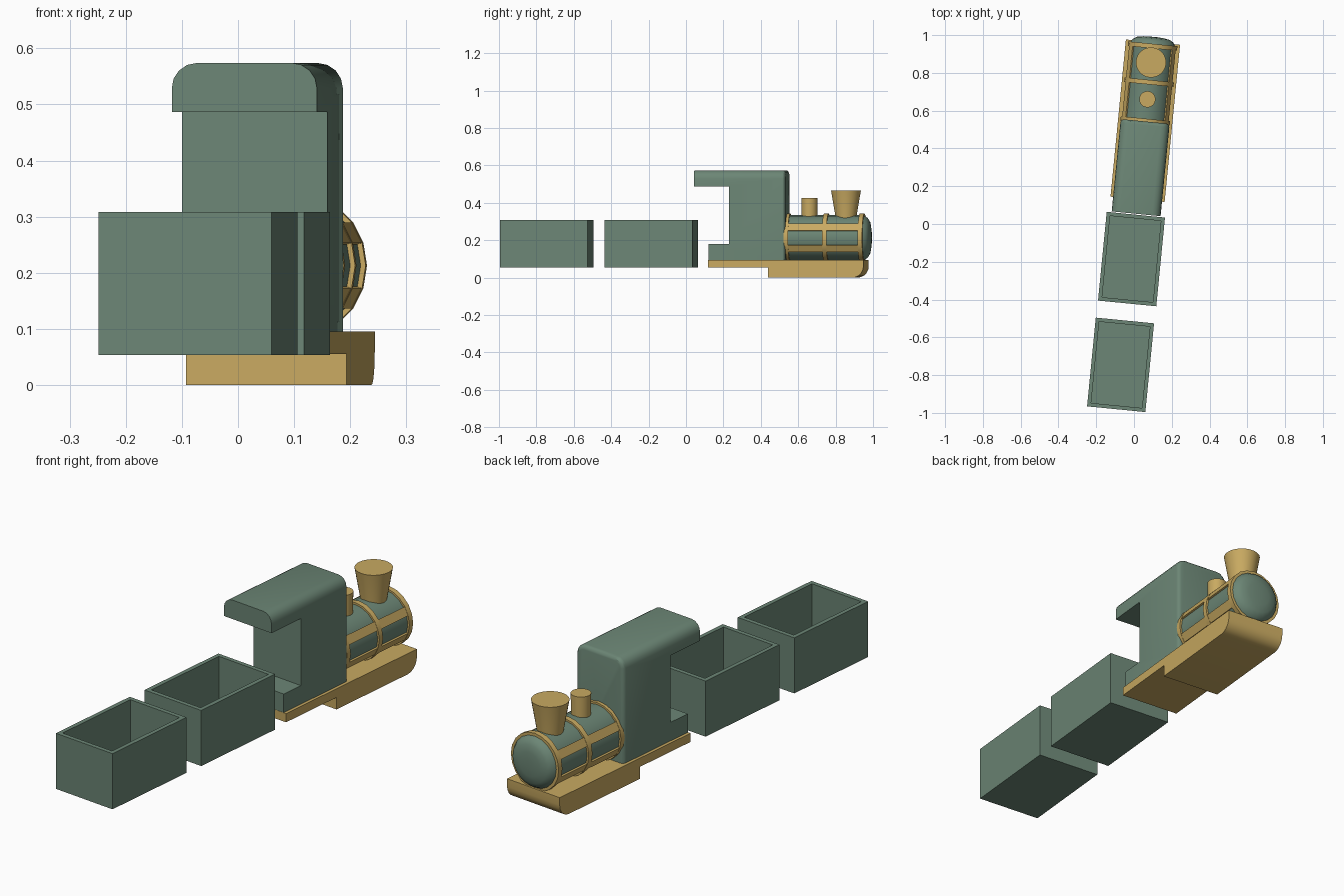
import bpy, bmesh
from math import sin, cos, pi, radians
from mathutils import Matrix, Vector

if "Cube" in bpy.data.objects:
    bpy.data.objects.remove(bpy.data.objects["Cube"])

# The train runs along local +y; the whole thing is turned slightly about z
TURN = Matrix.Rotation(radians(-5.6), 4, 'Z')
MID = 0.006      # engine centre line
AXIS_Z = 0.213   # boiler axis height
SIDES = 20


def material(name, color):
    m = bpy.data.materials.new(name)
    m.diffuse_color = (*color, 1)
    m.use_nodes = True
    m.node_tree.nodes["Principled BSDF"].inputs["Base Color"].default_value = m.diffuse_color
    return m


GREEN = material("green", (0.15, 0.24, 0.18))
GOLD = material("gold", (0.58, 0.40, 0.12))


def finish(bm, name, mat, smooth=None):
    bmesh.ops.recalc_face_normals(bm, faces=bm.faces)
    bm.transform(TURN)
    me = bpy.data.meshes.new(name)
    bm.to_mesh(me)
    bm.free()
    ob = bpy.data.objects.new(name, me)
    bpy.context.collection.objects.link(ob)
    me.materials.append(mat)
    if smooth:
        bpy.ops.object.select_all(action='DESELECT')
        ob.select_set(True)
        bpy.context.view_layer.objects.active = ob
        bpy.ops.object.shade_smooth_by_angle(angle=radians(smooth))
    return ob


def extrude_profile(pts, width):
    """Extrude a (y, z) side profile across x."""
    bm = bmesh.new()
    f = bm.faces.new([bm.verts.new((MID - width / 2, y, z)) for y, z in pts])
    r = bmesh.ops.extrude_face_region(bm, geom=[f])
    vs = [g for g in r["geom"] if isinstance(g, bmesh.types.BMVert)]
    bmesh.ops.translate(bm, verts=vs, vec=(width, 0, 0))
    bmesh.ops.recalc_face_normals(bm, faces=bm.faces)
    return bm


def lathe(name, profile, mat, place, sides=SIDES, closed=False, smooth=30):
    """Turn an (r, h) profile; place(r, angle, h) gives the position."""
    bm = bmesh.new()
    rings = [[bm.verts.new(place(r, 2 * pi * i / sides, h)) for i in range(sides)]
             for r, h in profile]
    pairs = list(zip(rings, rings[1:]))
    if closed:
        pairs.append((rings[-1], rings[0]))
    for a, b in pairs:
        for i in range(sides):
            j = (i + 1) % sides
            bm.faces.new((a[i], a[j], b[j], b[i]))
    if not closed:
        bm.faces.new(rings[0])
        bm.faces.new(rings[-1])
    return finish(bm, name, mat, smooth)


def along_boiler(r, a, h):
    return Vector((MID + r * cos(a), h, AXIS_Z + r * sin(a)))


def upright(y):
    return lambda r, a, h: Vector((MID + r * cos(a), y + r * sin(a), h))


# Open wagons
def wagon(name, x, y):
    bm = bmesh.new()
    bmesh.ops.create_cube(bm, size=1)
    bmesh.ops.scale(bm, verts=bm.verts, vec=(0.31, 0.472, 0.255))
    bmesh.ops.translate(bm, verts=bm.verts, vec=(x, y, 0.181))
    top = max(bm.faces, key=lambda f: f.calc_center_median().z)
    bmesh.ops.inset_region(bm, faces=[top], thickness=0.028)
    r = bmesh.ops.extrude_discrete_faces(bm, faces=[top])
    bmesh.ops.translate(bm, verts=r["faces"][0].verts, vec=(0, 0, -0.225))
    finish(bm, name, GREEN)


wagon("rear_wagon", 0.002, -0.749)
wagon("front_wagon", 0.005, -0.186)

# Chassis: thin at the back, deep with a rounded nose at the front
R = 0.06
nose = [(0.968 - R + R * sin(t * pi / 10), R - R * cos(t * pi / 10)) for t in range(6)]
chassis = extrude_profile([(0.132, 0.095), (0.132, 0.055), (0.454, 0.055), (0.454, 0)]
                          + nose + [(0.968, 0.095)], 0.288)
finish(chassis, "chassis", GOLD, 30)

# Cab: C-shaped side profile, rounded roof and eased front edges
FRONT, ROOF = 0.546, 0.574
cab = extrude_profile([(0.133, 0.09), (FRONT, 0.09), (FRONT, ROOF), (0.055, ROOF),
                       (0.055, 0.487), (0.243, 0.487), (0.243, 0.18), (0.133, 0.18)], 0.26)
edges = [e for e in cab.edges if all(abs(v.co.z - ROOF) < 1e-4 for v in e.verts)
         and abs(e.verts[0].co.y - e.verts[1].co.y) > 0.1]
bmesh.ops.bevel(cab, geom=edges, offset=0.045, segments=4, profile=0.5, affect='EDGES')
edges = [e for e in cab.edges if all(abs(v.co.y - FRONT) < 1e-4 for v in e.verts)
         and max(v.co.z for v in e.verts) > 0.1]
bmesh.ops.bevel(cab, geom=edges, offset=0.018, segments=3, profile=0.5, affect='EDGES')
finish(cab, "cab", GREEN, 30)

# Boiler with domed front
lathe("boiler", [(0.122, 0.53), (0.122, 0.952), (0.116, 0.962), (0.107, 0.976),
                 (0.088, 0.988), (0.055, 0.994), (0.02, 0.996)], GREEN, along_boiler)

# Boiler bands
for name, y in (("rear_band", 0.549), ("middle_band", 0.755), ("front_band", 0.947)):
    lathe(name, [(0.115, y - 0.012), (0.131, y - 0.012), (0.131, y + 0.012),
                 (0.115, y + 0.012)], GOLD, along_boiler, closed=True)

# Four lengthwise boiler strips
for k, start in enumerate((18, 144, 198, 324)):
    bm = bmesh.new()
    a, b = radians(start), radians(start + 18)
    ends = [[bm.verts.new(along_boiler(r, t, y)) for r, t in
             ((0.115, a), (0.13, a), (0.13, b), (0.115, b))] for y in (0.54, 0.955)]
    for e in ends:
        bm.faces.new(e)
    for i in range(4):
        j = (i + 1) % 4
        bm.faces.new((ends[0][i], ends[0][j], ends[1][j], ends[1][i]))
    finish(bm, f"boiler_strip_{k + 1}", GOLD)

# Chimney and steam dome
lathe("chimney", [(0.054, 0.29), (0.056, 0.325), (0.08, 0.465)], GOLD, upright(0.86), sides=32)
lathe("steam_dome", [(0.041, 0.29), (0.043, 0.425)], GOLD, upright(0.664), sides=32)
